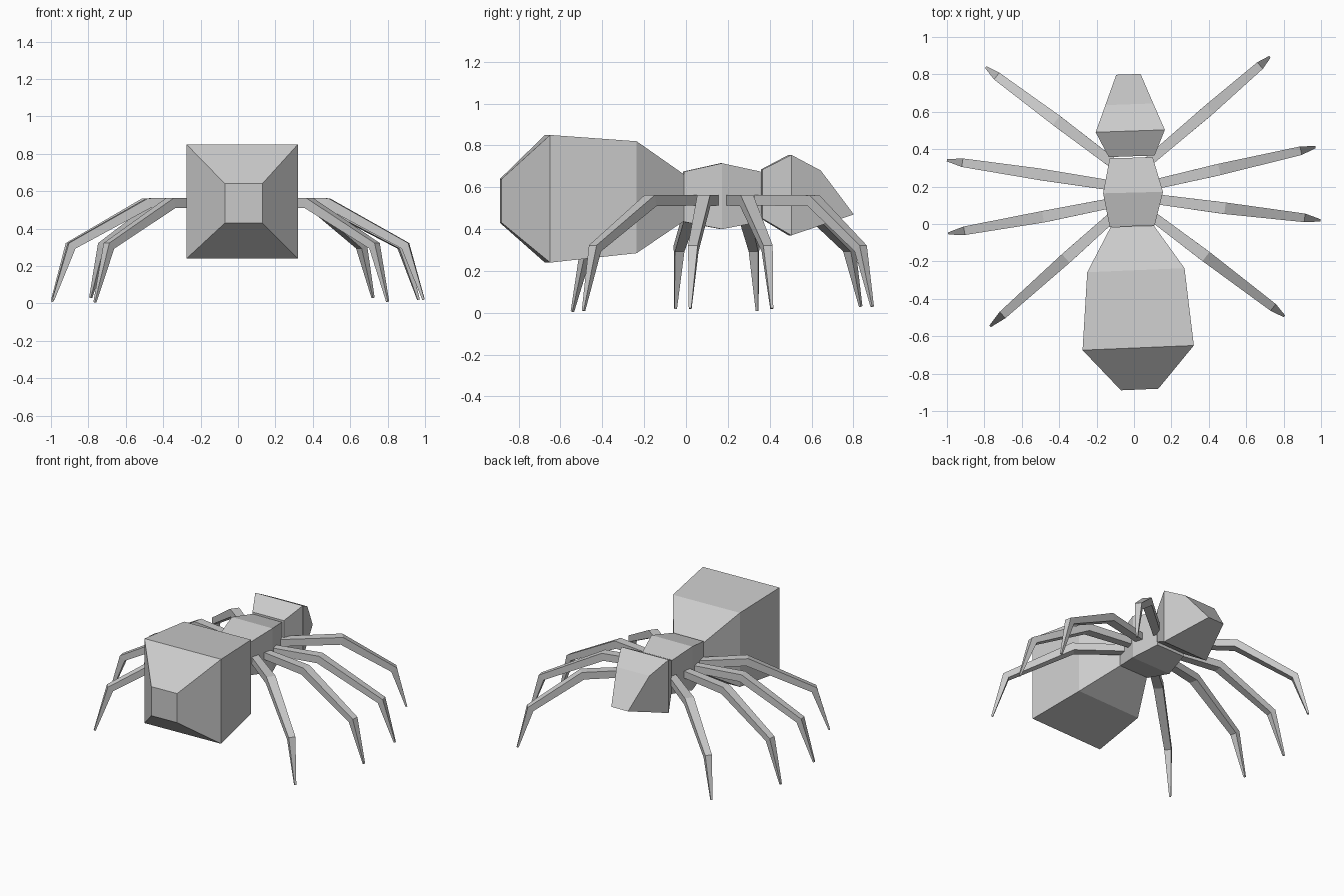
import bpy, bmesh
from mathutils import Vector

cube = bpy.data.objects.get("Cube")
if cube:
    bpy.data.objects.remove(cube, do_unlink=True)

grey = bpy.data.materials.new("plain_grey")
grey.use_nodes = True
grey.diffuse_color = (0.6, 0.6, 0.6, 1)
grey.node_tree.nodes["Principled BSDF"].inputs["Base Color"].default_value = (0.6, 0.6, 0.6, 1)


def loft(name, rings):
    """Skin a chain of four-cornered rings and cap both ends."""
    bm = bmesh.new()
    loops = [[bm.verts.new(p) for p in ring] for ring in rings]
    for a, b in zip(loops, loops[1:]):
        for i in range(4):
            j = (i + 1) % 4
            bm.faces.new((a[i], a[j], b[j], b[i]))
    bm.faces.new(loops[0])
    bm.faces.new(loops[-1])
    bmesh.ops.remove_doubles(bm, verts=bm.verts, dist=0.0005)
    bmesh.ops.recalc_face_normals(bm, faces=bm.faces)
    mesh = bpy.data.meshes.new(name)
    bm.to_mesh(mesh)
    bm.free()
    mesh.materials.append(grey)
    bpy.context.collection.objects.link(bpy.data.objects.new(name, mesh))


def body(name, skew, stations):
    """Stations are (y, x min, x max, z min, z max), slightly turned by skew."""
    rings = []
    for y, x0, x1, z0, z1 in stations:
        d = skew * (x1 - x0) / 2
        rings.append([(x0, y - d, z0), (x1, y + d, z0), (x1, y + d, z1), (x0, y - d, z1)])
    loft(name, rings)


def leg(name, root, bend, knee, tip, tip_z):
    """Square tapered leg bent twice, with a flat top."""
    pts = [Vector((*root, 0.538)), Vector((*bend, 0.536)),
           Vector((*knee, 0.308)), Vector((*tip, tip_z))]
    halves = [(0.026, 0.025), (0.031, 0.027), (0.023, 0.023), (0.006, 0.006)]
    rings = []
    for i, (p, (w, h)) in enumerate(zip(pts, halves)):
        before = (p - pts[i - 1]).normalized() if i else Vector()
        after = (pts[i + 1] - p).normalized() if i < 3 else Vector()
        along = (before + after).normalized()
        side = along.cross(Vector((0, 0, 1))).normalized()
        up = side.cross(along)
        rings.append([p + side * (a * w) + up * (b * h)
                      for a, b in ((-1, -1), (1, -1), (1, 1), (-1, 1))])
    loft(name, rings)


# Body segments
body("abdomen", 0.042, [(-0.885, -0.07, 0.13, 0.43, 0.64),
                        (-0.662, -0.275, 0.32, 0.24, 0.85),
                        (-0.247, -0.25, 0.27, 0.285, 0.82),
                        (-0.012, -0.125, 0.105, 0.44, 0.66)])
body("thorax", 0.025, [(-0.012, -0.13, 0.11, 0.435, 0.675),
                       (0.168, -0.165, 0.155, 0.40, 0.715),
                       (0.354, -0.13, 0.10, 0.435, 0.675)])
body("head", 0.035, [(0.362, -0.135, 0.11, 0.45, 0.685),
                     (0.497, -0.205, 0.165, 0.37, 0.755),
                     (0.64, -0.153, 0.103, 0.418, 0.68),
                     (0.80, -0.095, 0.035, 0.47, 0.47)])

# Legs, from the abdomen end to the head end on each side
leg("left_leg_1", (0.06, 0.07), (0.38, -0.17), (0.73, -0.435), (0.80, -0.49), 0.01)
leg("left_leg_2", (0.06, 0.14), (0.48, 0.085), (0.895, 0.035), (0.992, 0.02), 0.02)
leg("left_leg_3", (0.06, 0.20), (0.45, 0.29), (0.875, 0.388), (0.965, 0.41), 0.02)
leg("left_leg_4", (0.06, 0.32), (0.40, 0.61), (0.66, 0.835), (0.722, 0.89), 0.03)
leg("right_leg_1", (-0.08, 0.07), (-0.36, -0.18), (-0.69, -0.475), (-0.765, -0.543), 0.006)
leg("right_leg_2", (-0.08, 0.12), (-0.48, 0.04), (-0.89, -0.033), (-0.988, -0.05), 0.02)
leg("right_leg_3", (-0.08, 0.20), (-0.50, 0.265), (-0.90, 0.325), (-0.995, 0.34), 0.01)
leg("right_leg_4", (-0.08, 0.30), (-0.41, 0.55), (-0.72, 0.78), (-0.788, 0.835), 0.03)
